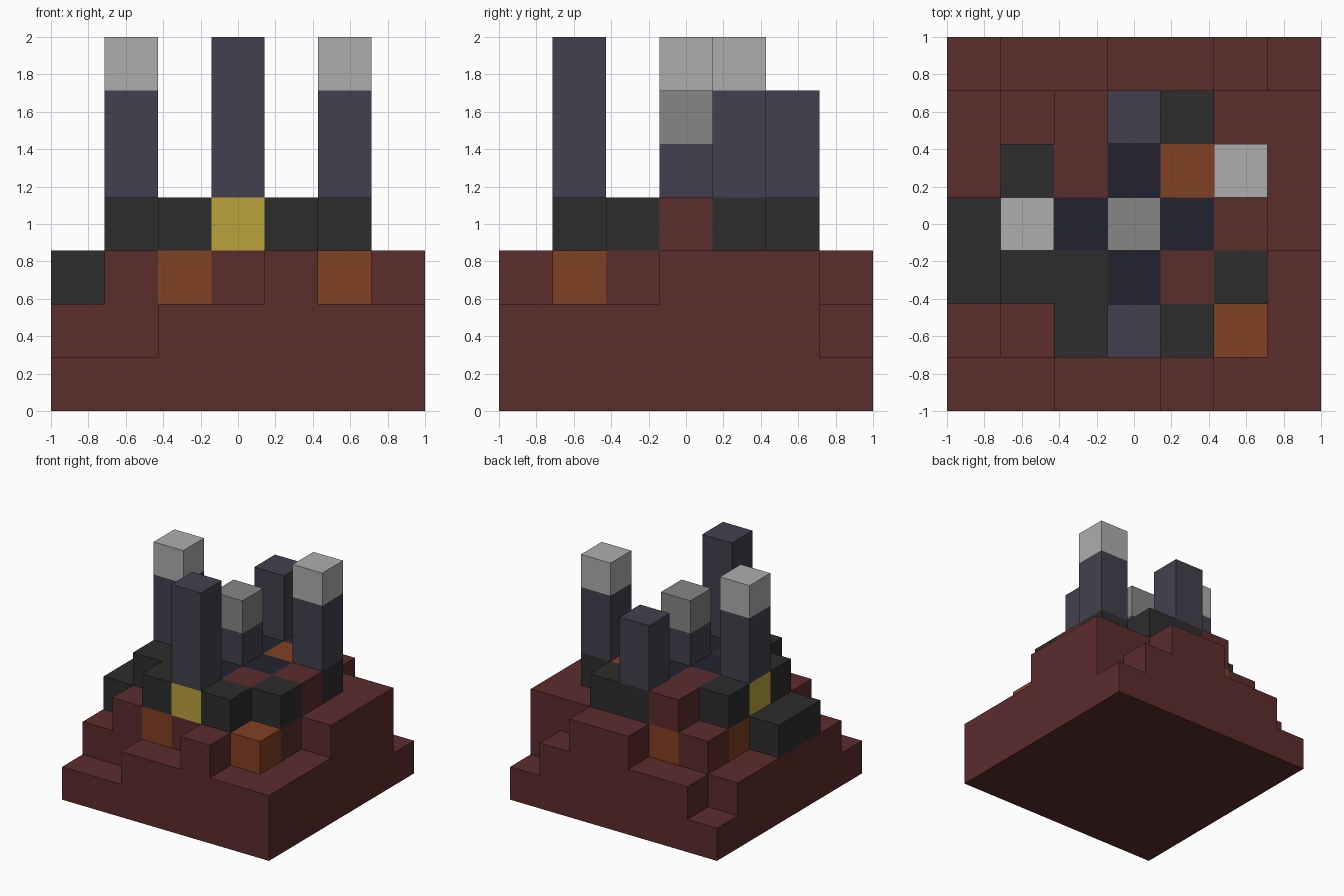
import bpy, bmesh
from mathutils import Vector

old = bpy.data.objects.get("Cube")
if old:
    bpy.data.objects.remove(old, do_unlink=True)

N = 7
S = 2 / N  # block size

# Letter -> (part name, colour name, sRGB colour)
PARTS = {
    "r": ("terraced_base", "dark red", (92, 44, 44)),
    "d": ("charcoal_blocks", "charcoal", (45, 45, 45)),
    "o": ("ember_blocks", "burnt orange", (130, 65, 35)),
    "y": ("gold_blocks", "yellow", (187, 163, 60)),
    "n": ("summit_floor", "navy", (34, 35, 46)),
    "s": ("pillar_shafts", "slate", (66, 64, 78)),
    "g": ("middle_pillar_cap", "mid grey", (134, 134, 134)),
    "l": ("tall_pillar_caps", "light grey", (174, 174, 174)),
}

# Stepped mound, one map per layer; rows run front to back
LAYERS = [
    ["rrrrrrr"] * N,
    ["..rrrrr"] + ["rrrrrrr"] * 5 + [".rrrrr."],
    ["....r..", ".rorro.", "drrrrr.", "drrrrrr", ".orrrrr", ".rorrrr", "...rr.."],
    [".......", "..dyd..", ".ddnrd.", ".ynnnr.", ".drnod.", "..rdd..", "......."],
]

# Pillars on the summit: column, row, blocks upward
PILLARS = [(3, 1, "sss"), (1, 3, "ssl"), (3, 3, "sg"), (5, 4, "ssl"), (3, 5, "ss")]

cells = {}
for k, layer in enumerate(LAYERS):
    for j, row in enumerate(layer):
        for i, letter in enumerate(row):
            if letter != ".":
                cells[i, j, k] = letter
for i, j, blocks in PILLARS:
    for k, letter in enumerate(blocks, len(LAYERS)):
        cells[i, j, k] = letter


def linear(v):
    v /= 255
    return v / 12.92 if v <= 0.04045 else ((v + 0.055) / 1.055) ** 2.4


def make_material(name, rgb):
    mat = bpy.data.materials.new(name)
    mat.use_nodes = True
    colour = (*map(linear, rgb), 1)
    mat.diffuse_color = colour
    bsdf = mat.node_tree.nodes["Principled BSDF"]
    bsdf.inputs["Base Color"].default_value = colour
    bsdf.inputs["Roughness"].default_value = 0.9
    return mat


def add_open_sides(bm, cell):
    """Add the sides of one block that touch no other block."""
    centre = Vector(cell) + Vector((0.5, 0.5, 0.5))
    for axis in range(3):
        for sign in (-1, 1):
            out = Vector()
            out[axis] = sign
            if tuple(int(c + o) for c, o in zip(cell, out)) in cells:
                continue
            u, v = Vector(), Vector()
            u[(axis + 1) % 3] = 0.5
            v[(axis + 2) % 3] = 0.5 * sign
            ring = (-u - v, u - v, u + v, v - u)
            bm.faces.new([bm.verts.new((centre + out / 2 + c) * S - Vector((1, 1, 0)))
                          for c in ring])


# One object per part, with flat areas merged
for letter, (part, colour_name, rgb) in PARTS.items():
    bm = bmesh.new()
    for cell, kind in cells.items():
        if kind == letter:
            add_open_sides(bm, cell)
    bmesh.ops.remove_doubles(bm, verts=bm.verts, dist=S / 100)
    bmesh.ops.dissolve_limit(bm, angle_limit=0.01, verts=bm.verts, edges=bm.edges)
    mesh = bpy.data.meshes.new(part)
    bm.to_mesh(mesh)
    bm.free()
    mesh.materials.append(make_material(colour_name, rgb))
    bpy.context.collection.objects.link(bpy.data.objects.new(part, mesh))
